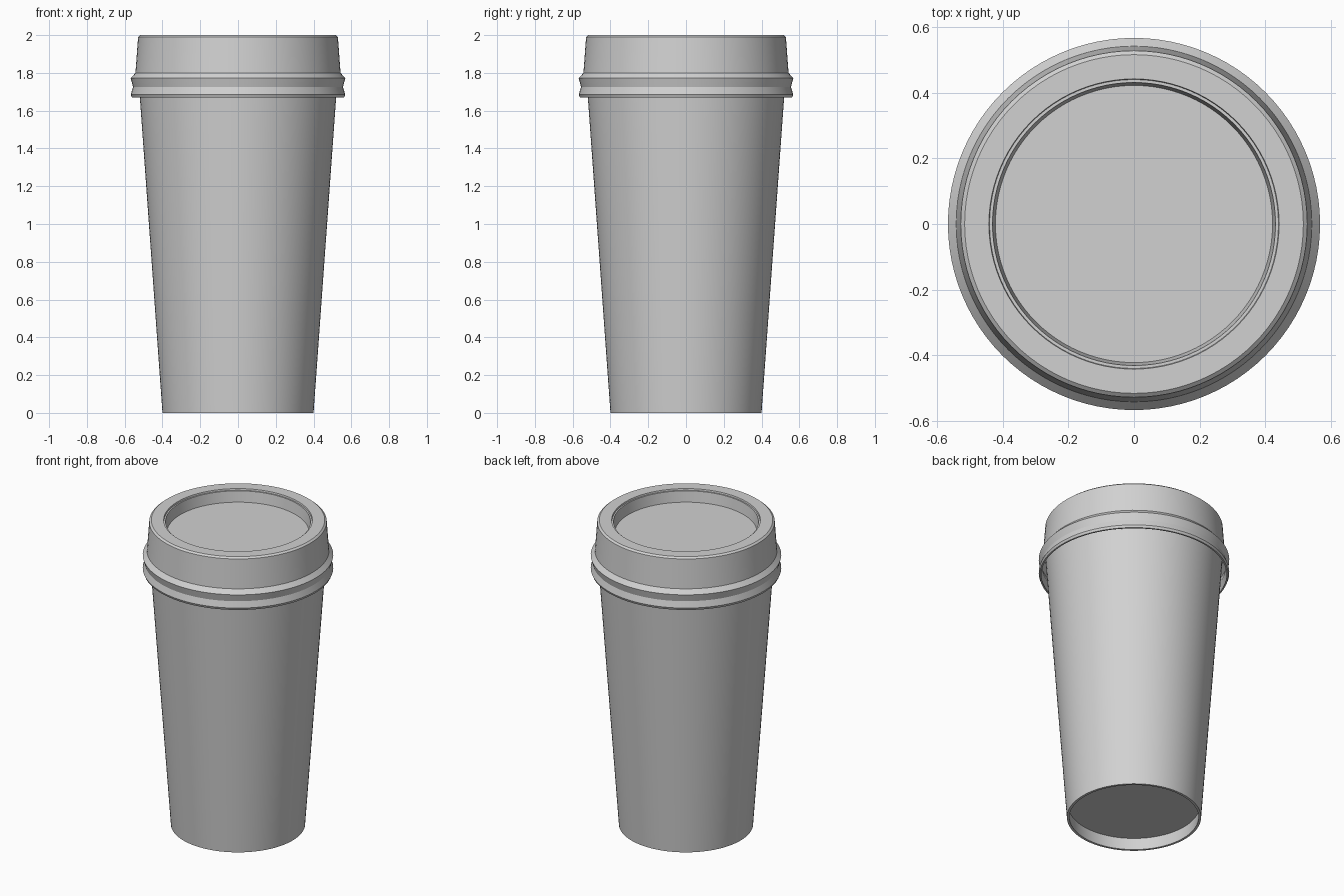
import bpy, bmesh, math

if "Cube" in bpy.data.objects:
    bpy.data.objects.remove(bpy.data.objects["Cube"])

SEGMENTS = 96

grey = bpy.data.materials.new("plain grey")
grey.diffuse_color = (0.64, 0.64, 0.64, 1)
grey.use_nodes = True
grey.node_tree.nodes["Principled BSDF"].inputs["Base Color"].default_value = grey.diffuse_color


def lathe(name, profile, closed=False):
    """Spin an (r, z) profile round the z axis."""
    bm = bmesh.new()
    verts = [bm.verts.new((r, 0, z)) for r, z in profile]
    edges = [bm.edges.new(p) for p in zip(verts, verts[1:])]
    if closed:
        edges.append(bm.edges.new((verts[-1], verts[0])))
    bmesh.ops.spin(bm, geom=verts + edges, cent=(0, 0, 0), axis=(0, 0, 1),
                   angle=math.tau, steps=SEGMENTS)
    bmesh.ops.remove_doubles(bm, verts=bm.verts, dist=1e-4)
    bmesh.ops.recalc_face_normals(bm, faces=bm.faces)
    mesh = bpy.data.meshes.new(name)
    bm.to_mesh(mesh)
    bm.free()
    mesh.materials.append(grey)
    obj = bpy.data.objects.new(name, mesh)
    bpy.context.collection.objects.link(obj)
    bpy.ops.object.select_all(action='DESELECT')
    obj.select_set(True)
    bpy.context.view_layer.objects.active = obj
    bpy.ops.object.shade_smooth_by_angle(angle=math.radians(20))
    return obj


# Tapered cup: recessed base, foot ring, outer wall, hollow inside
lathe("cup", [
    (0, 0.08), (0.391, 0.08), (0.385, 0.0), (0.40, 0.0),
    (0.529, 1.80), (0.517, 1.80), (0.395, 0.10), (0, 0.10),
])

# Lid: sunken top, raised rim, grooved gripping band, open skirt underneath
lathe("lid", [
    (0, 1.92), (0.423, 1.92), (0.432, 1.99), (0.441, 1.99), (0.443, 2.0),
    (0.517, 2.0), (0.529, 1.99), (0.543, 1.80), (0.568, 1.772),
    (0.556, 1.725), (0.568, 1.685), (0.562, 1.67),
    (0.552, 1.67), (0.557, 1.685), (0.546, 1.725), (0.557, 1.768),
    (0.533, 1.795), (0.519, 1.985), (0.446, 1.985), (0.433, 1.91), (0, 1.91),
])
